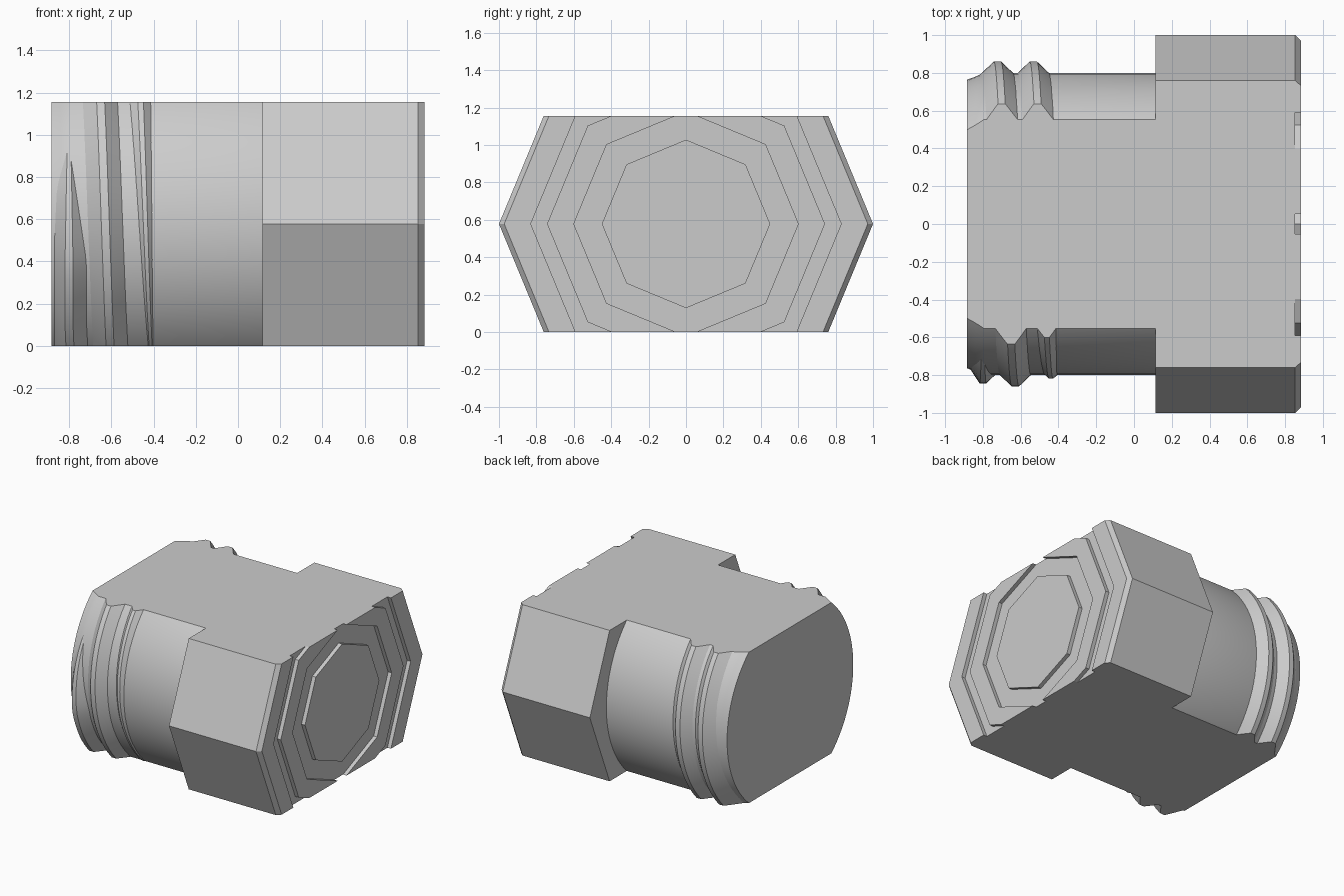
import bpy
import bmesh
from math import pi, sin, cos, radians

if "Cube" in bpy.data.objects:
    bpy.data.objects.remove(bpy.data.objects["Cube"], do_unlink=True)

HALF = 0.578          # half height between the two flat cuts
END = 0.883           # half length along x
SHOULDER = 0.115      # where the head meets the shaft

grey = bpy.data.materials.new("light_grey")
grey.use_nodes = True
colour = (0.6, 0.6, 0.6, 1)
grey.diffuse_color = colour
grey.node_tree.nodes["Principled BSDF"].inputs["Base Color"].default_value = colour


def skin(bm, rings, closed_rows):
    """Join rings of points with quads and cap the two ends."""
    rows = [[bm.verts.new(p) for p in ring] for ring in rings]
    for a, b in zip(rows, rows[1:]):
        n = len(a)
        for i in range(n):
            j = (i + 1) % n
            bm.faces.new((a[i], a[j], b[j], b[i]))
    if closed_rows:
        bm.faces.new(rows[0])
        bm.faces.new(rows[-1])


def finish(name, rings, smooth):
    """Slice the solid flat above and below, then make the object."""
    bm = bmesh.new()
    skin(bm, rings, True)
    bmesh.ops.recalc_face_normals(bm, faces=bm.faces)
    for side in (1, -1):
        cut = bmesh.ops.bisect_plane(
            bm, geom=bm.verts[:] + bm.edges[:] + bm.faces[:],
            plane_co=(0, 0, side * HALF), plane_no=(0, 0, side), clear_outer=True)
        edges = [e for e in cut["geom_cut"] if isinstance(e, bmesh.types.BMEdge)]
        bmesh.ops.holes_fill(bm, edges=edges, sides=0)
    bmesh.ops.recalc_face_normals(bm, faces=bm.faces)
    bmesh.ops.translate(bm, verts=bm.verts, vec=(0, 0, HALF))
    mesh = bpy.data.meshes.new(name)
    bm.to_mesh(mesh)
    bm.free()
    mesh.materials.append(grey)
    obj = bpy.data.objects.new(name, mesh)
    bpy.context.collection.objects.link(obj)
    if smooth:
        bpy.ops.object.select_all(action="DESELECT")
        obj.select_set(True)
        bpy.context.view_layer.objects.active = obj
        bpy.ops.object.shade_smooth_by_angle(angle=radians(30))
    return obj


def lathe(profile, sides):
    """Rings around the x axis from (x, radius) pairs."""
    turns = [2 * pi * i / sides for i in range(sides)]
    return [[(x, r * cos(t), r * sin(t)) for t in turns] for x, r in profile]


# Octagonal head with a chamfered rim and two grooves in its face
floor = END - 0.03
head = [(SHOULDER, 1), (floor, 1), (END, 0.972)]
for outer, inner in ((0.83, 0.743), (0.6, 0.45)):
    head += [(END, outer), (floor, outer), (floor, inner), (END, inner)]
finish("octagonal_head", lathe(head, 8), False)

# Round shaft with a tapered tip
shaft = [(-END, 0.764), (-0.84, 0.78), (-0.795, 0.8), (SHOULDER, 0.8)]
finish("round_shaft", lathe(shaft, 96), True)

# Helical thread ridge that fades in and out
PITCH, ROOT, CREST = 0.19, 0.75, 0.86
start, stop, steps = -1.25 * pi, 3.5 * pi, 230
rings = []
for i in range(steps + 1):
    t = start + (stop - start) * i / steps
    fade_in = min(1, (t - start) / (0.32 * pi))
    fade_out = min(1, (stop - t) / (1.2 * pi))
    fade = min(fade_in, fade_out)
    low = 0.76 if t < pi else 0.79
    top = low + (CREST - low) * fade
    centre = max(-0.8, -0.723 + PITCH * t / (2 * pi))
    flat = 0.004 + 0.015 * fade
    base = flat + (top - ROOT) * 1.05
    section = [(-base, ROOT), (-flat, top), (flat, top), (base, ROOT)]
    rings.append([(max(centre + dx, -END + 0.003), r * cos(t), r * sin(t))
                  for dx, r in section])
finish("thread_ridge", rings, True)
